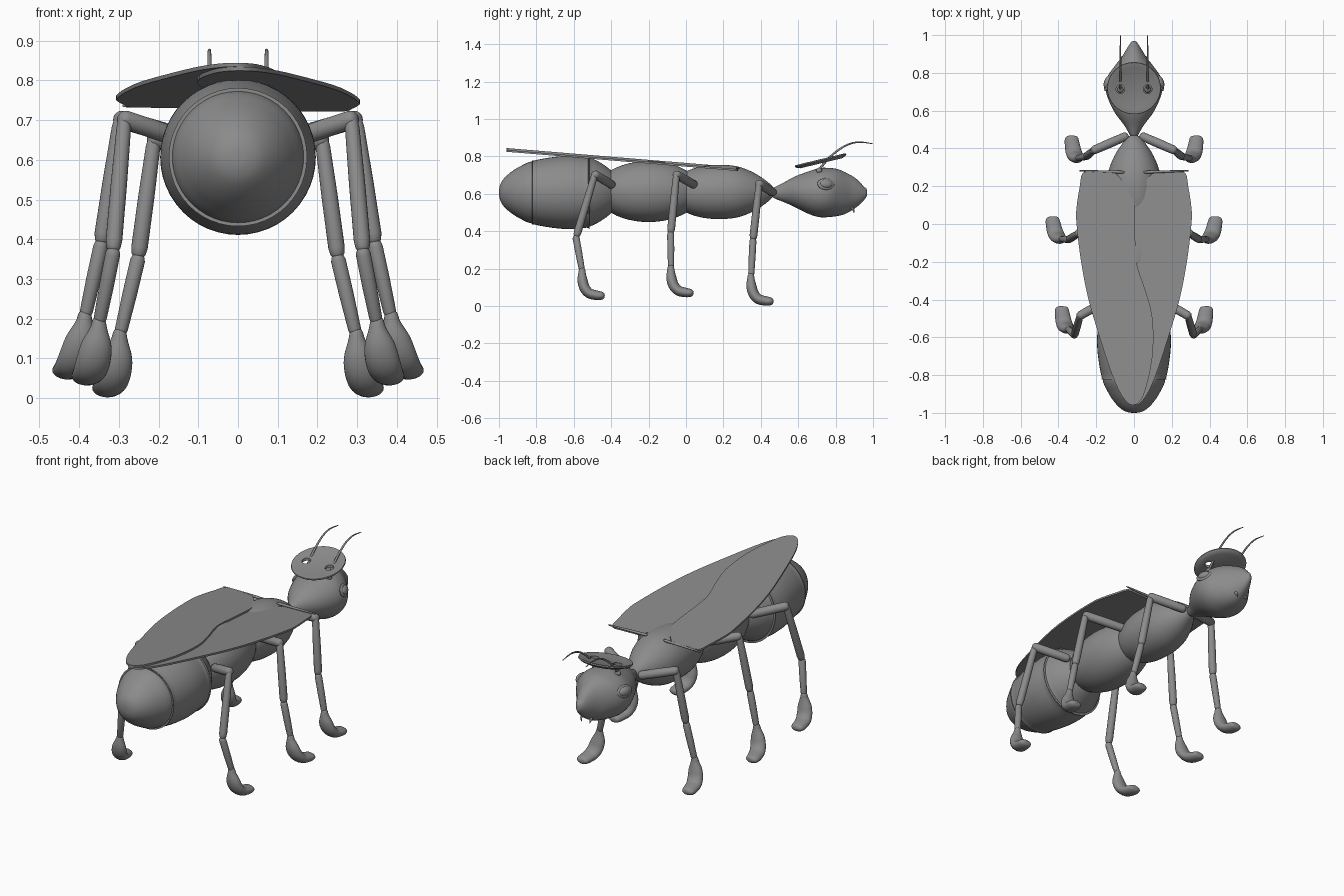
import bpy, bmesh, math
from mathutils import Vector

if "Cube" in bpy.data.objects:
    bpy.data.objects.remove(bpy.data.objects["Cube"])

# Dark grey for every part
grey = bpy.data.materials.new("dark_grey")
grey.diffuse_color = (.26, .26, .26, 1)
grey.use_nodes = True
grey.node_tree.nodes["Principled BSDF"].inputs["Base Color"].default_value = grey.diffuse_color


def finish(name, bm, angle=40):
    bmesh.ops.remove_doubles(bm, verts=bm.verts, dist=1e-5)
    bmesh.ops.recalc_face_normals(bm, faces=bm.faces)
    me = bpy.data.meshes.new(name)
    bm.to_mesh(me)
    bm.free()
    me.materials.append(grey)
    ob = bpy.data.objects.new(name, me)
    bpy.context.collection.objects.link(ob)
    bpy.ops.object.select_all(action='DESELECT')
    ob.select_set(True)
    bpy.context.view_layer.objects.active = ob
    bpy.ops.object.shade_smooth_by_angle(angle=math.radians(angle))
    return ob


def spline(rows, n):
    # Catmull-Rom through rows of equal length
    out = []
    for i in range(len(rows) - 1):
        a, b, c, d = (rows[max(0, min(len(rows) - 1, i + k))] for k in (-1, 0, 1, 2))
        for j in range(n):
            t = j / n
            out.append([0.5 * (2*q + (r - p)*t + (2*p - 5*q + 4*r - s)*t*t + (3*q - p - 3*r + s)*t**3)
                        for p, q, r, s in zip(a, b, c, d)])
    return out + [list(rows[-1])]


def loft(name, rows, smooth=4, seg=32):
    # rows: x, y, z, half width, half height; elliptical rings along the path
    rows = spline(rows, smooth) if smooth > 1 else rows
    pts = [Vector(r[:3]) for r in rows]
    run = (pts[-1] - pts[0]).normalized()
    ref = Vector((0, 0, 1)) if abs(run.x) > 0.7 else Vector((1, 0, 0))
    bm = bmesh.new()
    rings = []
    for i, r in enumerate(rows):
        t = (pts[min(i + 1, len(pts) - 1)] - pts[max(i - 1, 0)]).normalized()
        s = (ref - t * ref.dot(t)).normalized()
        u = t.cross(s)
        w, h = max(r[3], 0), max(r[4], 0)
        rings.append([bm.verts.new(pts[i] + s * w * math.cos(a) + u * h * math.sin(a))
                      for a in (2 * math.pi * k / seg for k in range(seg))])
    for a, b in zip(rings, rings[1:]):
        for k in range(seg):
            bm.faces.new((a[k], a[k - 1], b[k - 1], b[k]))
    bm.faces.new(rings[0])
    bm.faces.new(rings[-1])
    bmesh.ops.dissolve_degenerate(bm, dist=1e-6, edges=bm.edges)
    return finish(name, bm)


def body(name, prof, z, smooth=4):
    return loft(name, [(0, y, z, r, r) for y, r in prof], smooth, 48)


def ellipsoid_prof(c, half, r, n=24):
    return [(c - half * math.cos(math.pi * k / n), r * math.sin(math.pi * k / n)) for k in range(n + 1)]


def limb(name, p, q, r0, r1):
    # tapered rod with rounded ends
    p, q = Vector(p), Vector(q)
    prof = [(0, 0), (.012, .55), (.04, .85), (.09, 1), (.5, 1.05), (.91, 1), (.96, .85), (.988, .55), (1, 0)]
    return loft(name, [(*p.lerp(q, t), f * (r0 + (r1 - r0) * t), f * (r0 + (r1 - r0) * t)) for t, f in prof], 1, 20)


def ball(name, loc, scale, rot=(0, 0, 0)):
    bm = bmesh.new()
    bmesh.ops.create_uvsphere(bm, u_segments=32, v_segments=20, radius=1)
    ob = finish(name, bm)
    ob.location, ob.scale, ob.rotation_euler = loc, scale, rot
    return ob


# Abdomen, waist and thorax
body("abdomen_tip", [(-1, 0), (-.997, .03), (-.982, .064), (-.945, .102), (-.89, .138), (-.815, .167), (-.7, .15)], .607)
body("abdomen_main", [(-.8, 0), (-.819, .16), (-.815, .17), (-.72, .188), (-.62, .196), (-.53, .188), (-.515, .18), (-.5, 0)], .607, 3)
body("abdomen_front", [(-.55, 0), (-.525, .178), (-.514, .185), (-.45, .152), (-.39, .105), (-.36, .06), (-.35, 0)], .61, 3)
body("middle_segment", ellipsoid_prof(-.2, .28, .163), .612, 1)
body("thorax", [(-.1, 0), (-.095, .03), (-.07, .065), (0, .11), (.09, .138), (.19, .145), (.28, .135),
                (.36, .104), (.42, .066), (.46, .032), (.478, 0)], .61)

# Head
loft("head", [(0, y, (a + b) / 2, w, (a - b) / 2) for y, w, a, b in [
    (.455, 0, .605, .605), (.465, .018, .63, .58), (.52, .05, .657, .556), (.6, .108, .70, .52), (.7, .149, .735, .478),
    (.77, .145, .738, .476), (.83, .107, .725, .485), (.88, .068, .703, .51), (.92, .043, .678, .54),
    (.948, .025, .654, .572), (.963, .011, .635, .602), (.968, 0, .62, .62)]], 4, 48)

# Tilted dish over the head, with two antenna holes
bm = bmesh.new()
dish_prof = [(0, -.012), (.115, -.012), (.135, -.004), (.142, .003), (.14, .009), (.132, .01), (.11, .003), (0, .002)]
dv = [bm.verts.new((r, 0, z)) for r, z in dish_prof]
de = [bm.edges.new(e) for e in zip(dv, dv[1:])]
bmesh.ops.spin(bm, geom=dv + de, cent=(0, 0, 0), axis=(0, 0, 1), angle=2 * math.pi, steps=56)
dish = finish("head_dish", bm)
dish.location, dish.rotation_euler = (0, .72, .775), (math.radians(13.5), 0, 0)
for s in (-1, 1):
    bpy.ops.mesh.primitive_cylinder_add(vertices=24, radius=.023, depth=.3, location=(s * .072, .714, .775))
    cutter = bpy.context.object
    cutter.hide_render = True
    cutter.data.materials.append(grey)
    mod = dish.modifiers.new("hole", 'BOOLEAN')
    mod.operation, mod.object, mod.solver = 'DIFFERENCE', cutter, 'EXACT'
    bpy.context.view_layer.objects.active = dish
    bpy.ops.object.modifier_apply(modifier="hole")
    bpy.data.objects.remove(cutter)

# Wing outline for the right side; the left is mirrored and lies on top
wing_outline = [(.1, .272), (.2, .275), (.27, .272), (.287, .2), (.305, .08), (.304, 0), (.283, -.18), (.241, -.4),
                (.163, -.66), (.1, -.84), (.05, -.93), (.012, -.958), (-.025, -.945), (-.06, -.88), (-.098, -.7),
                (-.098, -.5), (-.06, -.35), (-.022, -.24), (-.008, -.15), (-.004, .08), (.012, .15), (.05, .215), (.1, .272)]

# hip start, knee, shin start, ankle (right side)
legs = {
    "front": [(.03, .47, .605), (.21, .392, .652), (.252, .358, .35), (.298, .348, .155)],
    "middle": [(.1, .05, .645), (.295, -.05, .702), (.345, -.082, .385), (.386, -.08, .2)],
    "rear": [(.12, -.39, .645), (.285, -.485, .702), (.315, -.588, .365), (.35, -.555, .185)],
}
# foot path from the ankle: dx, dy, dz, half width, half height
foot = [(0, 0, .02, 0, 0), (0, 0, .016, .014, .014), (.001, -.001, -.01, .022, .02), (.006, .002, -.05, .038, .027),
        (.014, .014, -.09, .043, .028), (.023, .04, -.118, .042, .027), (.03, .08, -.128, .039, .025),
        (.033, .105, -.13, .035, .021), (.034, .117, -.13, .024, .013), (.034, .121, -.13, 0, 0)]

for side, s in (("left", -1), ("right", 1)):
    # Wings
    bm = bmesh.new()
    lift = .75 - s * .005
    vs = [bm.verts.new((s * x, y, lift - .083 * y)) for x, y in spline(wing_outline, 3)[:-1]]
    f = bm.faces.new(vs)
    ext = bmesh.ops.extrude_face_region(bm, geom=[f])
    bmesh.ops.translate(bm, vec=(0, 0, .01), verts=[g for g in ext["geom"] if isinstance(g, bmesh.types.BMVert)])
    bmesh.ops.triangulate(bm, faces=[g for g in bm.faces if len(g.verts) > 4])
    finish(side + "_wing", bm)
    limb(side + "_wing_front_edge", (s * .05, .274, .738), (s * .292, .282, .736), .008, .004)

    # Eyes with a flat rim
    tilt = (0, -s * .35, s * .3)
    ball(side + "_eye_rim", (s * .138, .748, .652), (.012, .047, .033), tilt)
    ball(side + "_eye", (s * .139, .75, .653), (.019, .036, .025), tilt)

    # Antennae and mandibles
    ball(side + "_antenna_base", (s * .072, .712, .724), (.016, .016, .016))
    loft(side + "_antenna", [(s * x, y, z, r, r) for x, y, z, r in [
        (.072, .7, .715, .007), (.072, .77, .797, .006), (.072, .85, .856, .005),
        (.072, .92, .876, .004), (.072, .998, .868, .002)]], 6, 12)
    loft(side + "_mandible", [(s * .03, .875, .54, .009, .009), (s * .03, .89, .522, .007, .007),
                              (s * .028, .897, .507, .004, .004), (s * .024, .898, .495, 0, 0)], 4, 12)

    # Legs
    for name, joints in legs.items():
        hip, knee, shin, ankle = [Vector((s * x, y, z)) for x, y, z in joints]
        tag = f"{side}_{name}_leg_"
        limb(tag + "hip", hip, knee + (knee - hip).normalized() * .018, .023, .023)
        limb(tag + "thigh", knee + Vector((0, 0, .01)), shin, .018, .021)
        limb(tag + "shin", shin + (shin - ankle).normalized() * .015, ankle, .019, .016)
        k = 1.4 if name == "middle" else 1
        loft(tag + "foot", [(ankle.x + s * dx * k, ankle.y + dy, ankle.z + dz, w, h)
                            for dx, dy, dz, w, h in foot], 4, 24)
